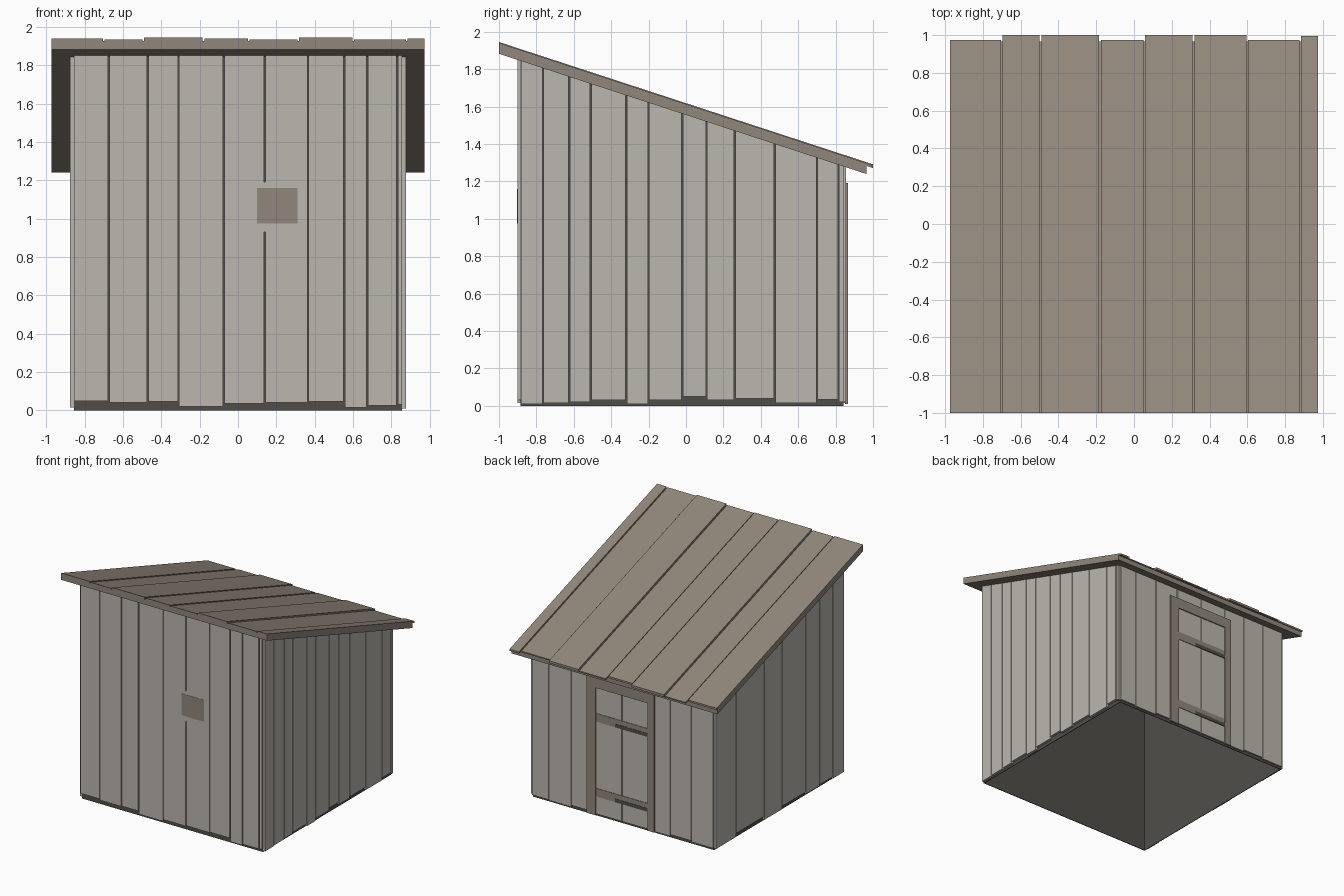
import bpy
import bmesh

cube = bpy.data.objects.get("Cube")
if cube:
    bpy.data.objects.remove(cube, do_unlink=True)


def material(name, rgb):
    m = bpy.data.materials.new(name)
    m.use_nodes = True
    m.diffuse_color = (*rgb, 1)
    m.node_tree.nodes["Principled BSDF"].inputs["Base Color"].default_value = (*rgb, 1)
    return m


GREY = material("weathered_grey", (0.50, 0.475, 0.43))
BROWN = material("dull_brown", (0.285, 0.243, 0.202))
DARK = material("dark_core", (0.078, 0.076, 0.068))


def roof(offset=0.0):
    """Height of the sloping roof underside at depth y, plus an offset."""
    return lambda y: 1.555 - 0.327 * y + offset


def level(z):
    return lambda y: z


def block(bm, xs, ys, low, high):
    """Box whose bottom and top heights follow functions of y."""
    xs, ys = sorted(xs), sorted(ys)
    for v in bmesh.ops.create_cube(bm, size=2)["verts"]:
        y = ys[v.co.y > 0]
        v.co = (xs[v.co.x > 0], y, (high if v.co.z > 0 else low)(y))


def finish(name, bm, mat):
    mesh = bpy.data.meshes.new(name)
    bm.to_mesh(mesh)
    bm.free()
    mesh.materials.append(mat)
    obj = bpy.data.objects.new(name, mesh)
    bpy.context.collection.objects.link(obj)
    return obj


def single(name, mat, *args):
    bm = bmesh.new()
    block(bm, *args)
    return finish(name, bm, mat)


def boards(name, axis, edges, depth, bottoms):
    """Row of upright wall boards with narrow gaps and uneven feet."""
    bm = bmesh.new()
    gap = 0.0035
    for a, b, bottom in zip(edges, edges[1:], bottoms):
        span = (a + gap, b - gap)
        xs, ys = (span, depth) if axis == "x" else (depth, span)
        block(bm, xs, ys, level(bottom), roof(0.002))
    return finish(name, bm, GREY)


# Dark inner shell with thin walls, open at the bottom and top
bm = bmesh.new()
block(bm, (-0.855, 0.855), (-0.885, 0.843), level(0), roof(0.01))
bm.normal_update()
bmesh.ops.delete(bm, geom=[f for f in bm.faces if abs(f.normal.z) > 0.5], context="FACES")
shell = finish("inner_shell", bm, DARK)
walls = shell.modifiers.new("wall_thickness", "SOLIDIFY")
walls.thickness = 0.008
walls.offset = -1

# Wall boards
boards("front_boards", "x",
       [-0.86, -0.675, -0.47, -0.31, -0.075, 0.14, 0.365, 0.555, 0.675, 0.83, 0.86],
       (-0.902, -0.884),
       (0.05, 0.04, 0.045, 0.02, 0.035, 0.04, 0.045, 0.015, 0.025, 0.03))
boards("left_boards", "y",
       [-0.887, -0.765, -0.625, -0.51, -0.32, -0.2, -0.02, 0.11, 0.26, 0.475, 0.70, 0.815, 0.845],
       (0.854, 0.875),
       (0.01, 0.015, 0.02, 0.03, 0.01, 0.03, 0.05, 0.03, 0.04, 0.015, 0.035, 0.02))
boards("right_boards", "y",
       [-0.887, -0.73, -0.56, -0.37, -0.05, 0.19, 0.57, 0.845],
       (-0.875, -0.854),
       (0.015, 0.03, 0.02, 0.04, 0.015, 0.045, 0.015))
boards("back_boards", "x",
       [-0.86, -0.65, -0.45, -0.245, 0.005, 0.255, 0.485, 0.70, 0.86],
       (0.842, 0.856),
       (0.02, 0.03, 0.015, 0.02, 0.02, 0.03, 0.015, 0.02))

# Small patch on the front wall, with the seam closed behind it
single("seam_filler", GREY, (0.13, 0.15), (-0.902, -0.89), level(0.93), level(1.19))
single("front_patch", BROWN, (0.10, 0.31), (-0.904, -0.9), level(0.975), level(1.16))

# Door frame
bm = bmesh.new()
for xs in ((0.25, 0.335), (-0.305, -0.243)):
    block(bm, xs, (0.85, 0.865), level(0.01), level(1.19))
block(bm, (-0.243, 0.25), (0.85, 0.865), level(1.10), level(1.19))
finish("door_frame", bm, BROWN)

# Door rails, each with a dark slot along half of its lower edge
rails, slots = bmesh.new(), bmesh.new()
for z in (0.17, 0.81):
    block(rails, (-0.243, 0.25), (0.85, 0.860), level(z), level(z + 0.07))
    block(slots, (-0.243, 0.07), (0.855, 0.862), level(z), level(z + 0.03))
finish("door_rails", rails, BROWN)
finish("door_rail_slots", slots, DARK)

# Roof slab and the planks laid over it
single("roof_slab", BROWN, (-0.973, 0.973), (-1, 0.965), roof(), roof(0.045))
bm = bmesh.new()
seams = [-0.977, -0.70, -0.495, -0.18, 0.055, 0.315, 0.60, 0.88, 0.977]
ends = (0.975, 1.0, 1.0, 0.975, 1.0, 1.0, 0.975, 0.995)
lifts = (0.058, 0.053, 0.063, 0.058, 0.053, 0.063, 0.053, 0.058)
for a, b, end, lift in zip(seams, seams[1:], ends, lifts):
    block(bm, (a + 0.004, b - 0.004), (-1, end), roof(0.043), roof(lift))
finish("roof_planks", bm, BROWN)
